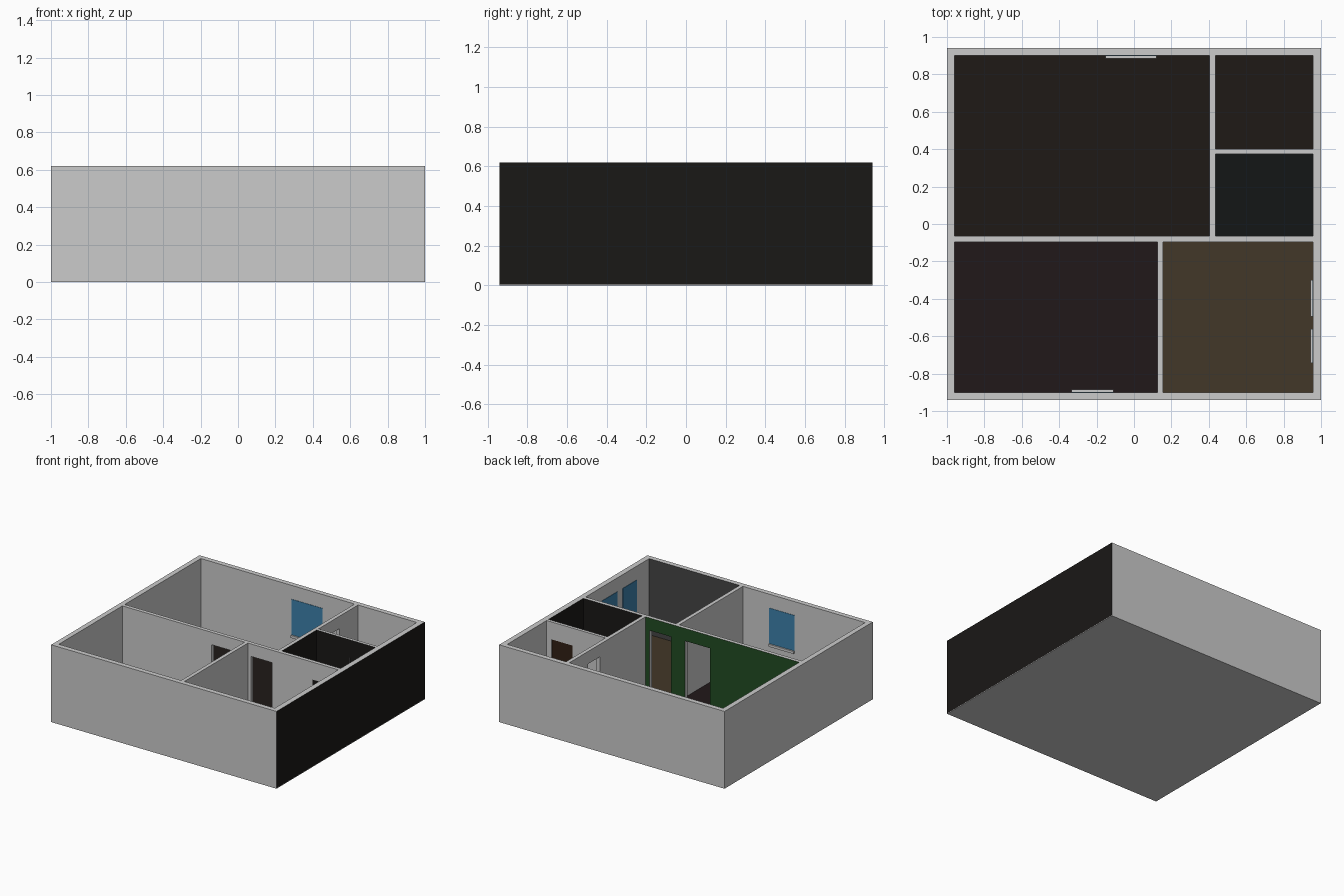
import bpy, bmesh
from mathutils import Vector

if "Cube" in bpy.data.objects:
    bpy.data.objects.remove(bpy.data.objects["Cube"])

H = 0.62        # wall height
F = 0.005       # slab thickness


def mat(name, r, g, b):
    m = bpy.data.materials.new(name)
    m.diffuse_color = (r, g, b, 1)
    m.use_nodes = True
    m.node_tree.nodes["Principled BSDF"].inputs["Base Color"].default_value = m.diffuse_color
    return m


GREY = mat("plaster_grey", .8, .8, .8)
BLACK = mat("black_paint", .01, .009, .008)
GREEN = mat("green_paint", .015, .07, .016)
CHAR = mat("charcoal_paint", .06, .06, .06)
GLASS = mat("window_glass", .046, .22, .41)
DOOR = mat("dark_wood", .03, .014, .007)
LIVING = mat("living_floor", .013, .010, .008)
BATH = mat("bath_floor", .007, .008, .008)
BED = mat("bedroom_floor", .015, .009, .010)
OAK = mat("study_floor", .055, .038, .021)

DIRS = {"+x": (1, 0, 0), "-x": (-1, 0, 0), "+y": (0, 1, 0), "-y": (0, -1, 0), "+z": (0, 0, 1)}


def boxes(name, bounds, base=None, paint=None):
    """One object made of boxes; paint maps a face direction to a material."""
    paint = paint or {}
    bm = bmesh.new()
    for x0, x1, y0, y1, z0, z1 in bounds:
        vs = bmesh.ops.create_cube(bm, size=1)["verts"]
        for v in vs:
            v.co = ((x0 + x1) / 2 + v.co.x * (x1 - x0),
                    (y0 + y1) / 2 + v.co.y * (y1 - y0),
                    (z0 + z1) / 2 + v.co.z * (z1 - z0))
    bm.normal_update()
    for f in bm.faces:
        for i, d in enumerate(paint, 1):
            if f.normal.dot(Vector(DIRS[d])) > .9:
                f.material_index = i
    me = bpy.data.meshes.new(name)
    bm.to_mesh(me)
    bm.free()
    me.materials.append(base or GREY)
    for m in paint.values():
        me.materials.append(m)
    ob = bpy.data.objects.new(name, me)
    bpy.context.collection.objects.link(ob)
    return ob


def wall(name, axis, a0, a1, t0, t1, openings=(), paint=None, z0=F):
    """Wall along an axis from a0 to a1, t0..t1 thick; openings are (start, end, top)."""
    spans, a = [], a0
    for s, e, top in openings:
        spans += [(a, s, z0), (s, e, top)]
        a = e
    spans.append((a, a1, z0))
    if axis == "x":
        b = [(s, e, t0, t1, z, H) for s, e, z in spans]
    else:
        b = [(t0, t1, s, e, z, H) for s, e, z in spans]
    return boxes(name, b, paint=paint)


# Base slab and room floors
boxes("base_slab", [(-1, 1, -.94, .94, 0, F)])
for name, m, x0, x1, y0, y1 in [
        ("living_floor", LIVING, -.96, .405, -.08, .9),
        ("back_room_floor", LIVING, .42, .957, .388, .9),
        ("bath_floor", BATH, .435, .957, -.08, .388),
        ("bedroom_floor", BED, -.96, .14, -.9, -.08),
        ("study_floor", OAK, .14, .957, -.9, -.08)]:
    boxes(name, [(x0, x1, y0, y1, F, .01)], m)

# Outer walls
XI, YI = .957, .9
wall("left_wall", "y", -.94, .94, -1, -.96)
wall("front_wall_bedroom", "x", -.96, .14, -.94, -YI)
wall("front_wall_study", "x", .14, XI, -.94, -YI, paint={"+y": CHAR})
wall("back_wall", "x", -.96, XI, YI, .94)
wall("right_wall_study", "y", -.94, -.08, XI, 1, paint={"+x": BLACK}, z0=0.004)
wall("right_wall_bath", "y", -.08, .388, XI, 1, paint={"+x": BLACK, "-x": BLACK})
wall("right_wall_back_room", "y", .388, .94, XI, 1, paint={"+x": BLACK})

# Inner walls with doorways
DT = .52
wall("middle_wall_living", "x", -.96, .42, -.095, -.065,
     [(-.168, .054, DT), (.18, .37, DT)], {"+y": GREEN})
wall("middle_wall_bath", "x", .42, XI, -.095, -.065,
     [(.726, .913, .48)], {"+y": BLACK})
wall("bedroom_study_wall", "y", -YI, -.095, .125, .155)
wall("living_bath_wall", "y", -.065, .375, .405, .435, paint={"+x": BLACK})
wall("living_back_room_wall", "y", .375, YI, .405, .435, [(.515, .667, DT)])
wall("bath_back_room_wall", "x", .435, XI, .375, .4,
     [(.726, .913, .48)], {"-y": BLACK})

# Closed bath doors
boxes("bath_back_door", [(.726, .913, .38, .395, .01, .48)], DOOR, {"-y": BLACK})
boxes("bath_study_door", [(.726, .913, -.09, -.07, .01, .48)], BLACK)

# Windows on the inner faces, each with a sill
W0, W1, P, S = .225, .51, .003, .014
for name, x0, x1, y, d in [("back_window", -.153, .12, YI, -1),
                           ("front_window", -.335, -.11, -YI, 1)]:
    boxes(name, [(x0, x1, min(y, y + d * P), max(y, y + d * P), W0, W1)], GLASS)
    boxes(name + "_sill", [(x0, x1, min(y, y + d * S), max(y, y + d * S), W0 - .02, W0)])
for i, (y0, y1) in enumerate([(-.742, -.562), (-.495, -.3)]):
    boxes(f"side_window_{i}", [(XI - P, XI, y0, y1, W0, W1)], GLASS)
    boxes(f"side_window_{i}_sill", [(XI - S, XI, y0, y1, W0 - .02, W0)])
